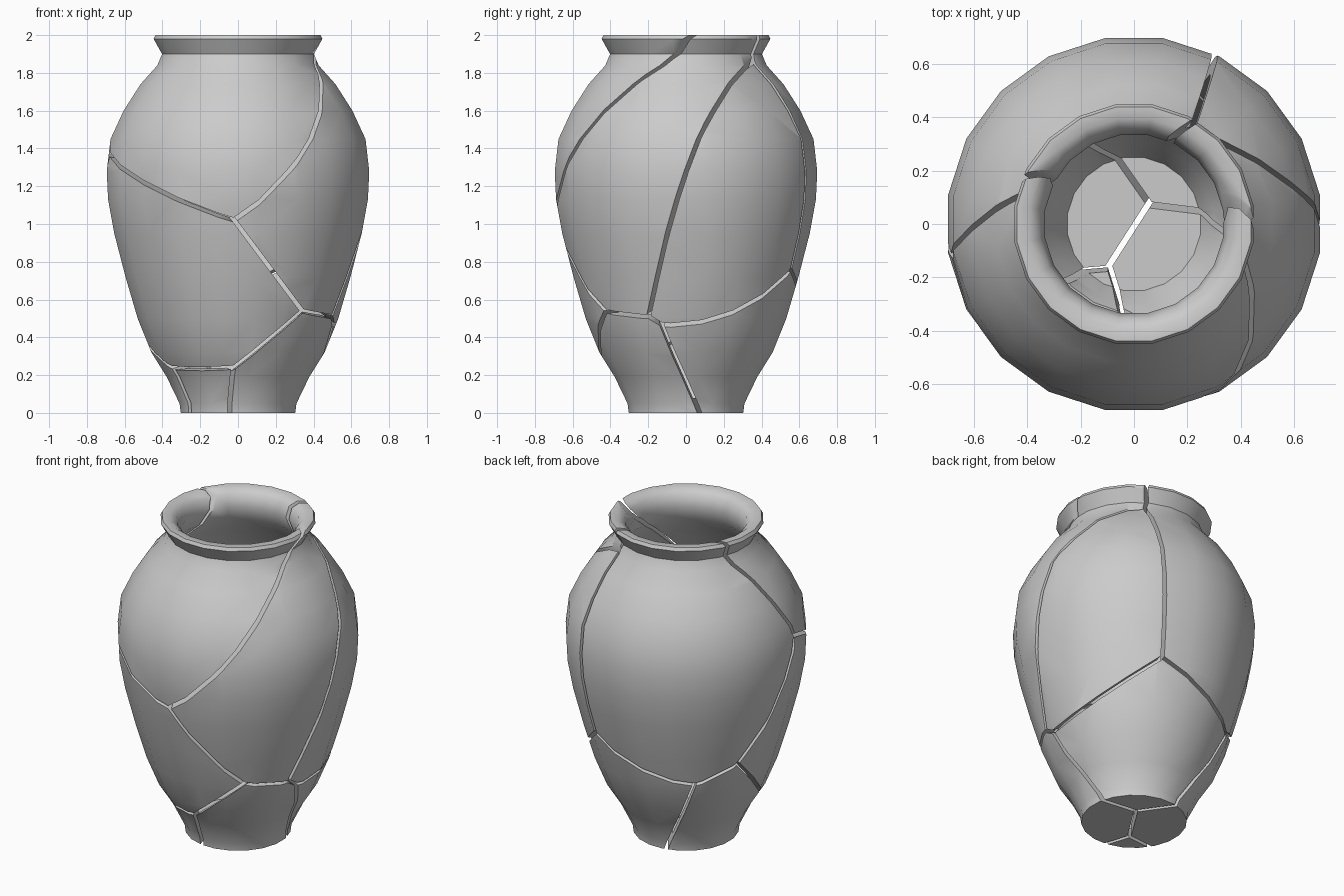
import bpy, bmesh, math
from mathutils import Vector as V

if "Cube" in bpy.data.objects:
    bpy.data.objects.remove(bpy.data.objects["Cube"])

SIDES = 20
GAP = 0.011

# Vase wall profile (radius, height): outside going up, over the lip, inside going down
PROFILE = [(0, 0), (.305, 0), (.312, .05), (.38, .19), (.462, .32), (.535, .5),
           (.60, .72), (.66, .95), (.693, 1.13), (.70, 1.28), (.68, 1.45),
           (.61, 1.6), (.52, 1.74), (.43, 1.84), (.405, 1.9), (.45, 1.98),
           (.44, 2.0), (.395, 2.0), (.355, 1.97), (.335, 1.9), (.36, 1.81),
           (.46, 1.69), (.55, 1.56), (.61, 1.42), (.625, 1.28), (.585, .95),
           (.525, .72), (.46, .5), (.385, .33), (.30, .19), (.25, .08), (0, .08)]

# Points where cracks meet
A = V((-.02, -.67, 1.02)); B = V((.34, -.42, .54))
C = V((.5, -.2, .51));     C2 = V((.5, -.13, .47))
D = V((-.68, -.12, 1.37)); E = V((-.02, -.42, .24))
F = V((-.34, -.22, .24));  G = V((.25, .555, .76))
H = V((.22, .36, 1.88));   K = V((-.35, .415, .53))
L = V((-.525, .232, .645))
N1 = V((-.09, -.15, 0));   N2 = V((.07, .1, 0))

# Crack planes between neighbouring shards, three points each
CRACKS = {
    (1, 2): (A, (.42, -.47, 1.55), (.38, .09, 2)),
    (1, 3): (A, D, (-.4, -.56, 1.17)),
    (1, 7): (D, (-.41, .18, 2), (-.28, .2, 2)),
    (2, 3): (A, B, (.16, -.8, .78)),
    (2, 4): (B, C, (.19, -.14, .606)),
    (2, 6): (C, H, (.7, 0, 1.28)),
    (2, 7): (H, (.22, .38, 2), (.13, .32, 2)),
    (6, 7): (H, G, (.3, .63, 1.3)),
    (4, 6): (C, C2, (.22, -.075, .57)),
    (6, 8): (C2, G, (.46, .3, .56)),
    (7, 8): (G, K, (-.08, .563, .615)),
    (7, 9): (K, L, (-.2, .148, .663)),
    (3, 7): (L, D, (-.66, .055, .97)),
    (3, 9): (L, F, (-.465, -.075, .35)),
    (3, 5): (F, E, (-.1, -.1, .28)),
    (3, 4): (B, E, (.16, -.465, .385)),
    (4, 5): (E, N1, (-.04, -.31, 0)),
    (5, 9): (F, N1, (-.26, -.165, 0)),
    (4, 9): (N1, N2, (-.01, -.025, .3)),
    (4, 8): (C2, N2, (.31, .07, 0)),
    (8, 9): (K, N2, (-.07, .3, 0)),
}

# Shard names, with a point inside each one's cell
SHARDS = {
    1: ("shard_upper_front", (-.1, -.5, 1.6)),
    2: ("shard_right", (.6, -.25, 1.1)),
    3: ("shard_front_left", (-.4, -.45, .8)),
    4: ("shard_base_right", (.25, -.25, .2)),
    5: ("shard_base_front", (-.15, -.3, .05)),
    6: ("shard_right_back", (.55, .35, 1.0)),
    7: ("shard_back", (-.3, .5, 1.2)),
    8: ("shard_base_back", (.2, .3, .2)),
    9: ("shard_base_left", (-.35, .05, .2)),
}


def to_object(bm, name):
    bmesh.ops.recalc_face_normals(bm, faces=bm.faces[:])
    me = bpy.data.meshes.new(name)
    bm.to_mesh(me)
    bm.free()
    ob = bpy.data.objects.new(name, me)
    bpy.context.collection.objects.link(ob)
    return ob


def make_vase():
    """Whole hollow vase turned around z."""
    bm = bmesh.new()
    rings = []
    for r, z in PROFILE:
        if r == 0:
            rings.append([bm.verts.new((0, 0, z))] * SIDES)
        else:
            rings.append([bm.verts.new((r * 1.005 * math.cos(a), r * 1.005 * math.sin(a), z))
                          for a in (2 * math.pi * (i + .5) / SIDES for i in range(SIDES))])
    for lo, hi in zip(rings, rings[1:]):
        for i in range(SIDES):
            j = (i + 1) % SIDES
            quad = list(dict.fromkeys((lo[i], lo[j], hi[j], hi[i])))
            bm.faces.new(quad)
    return to_object(bm, "vase_whole")


def make_cell(num):
    """Convex block bounded by the crack planes around one shard."""
    bm = bmesh.new()
    bmesh.ops.create_cube(bm, size=5)
    inside = V(SHARDS[num][1])
    for pair, pts in CRACKS.items():
        if num not in pair:
            continue
        p, q, r = (V(t) for t in pts)
        n = (q - p).cross(r - p).normalized()
        if n.dot(inside - p) > 0:
            n = -n
        cut = bmesh.ops.bisect_plane(bm, geom=bm.verts[:] + bm.edges[:] + bm.faces[:],
                                     dist=1e-6, plane_co=p - n * GAP, plane_no=n,
                                     clear_outer=True)
        edges = [e for e in cut["geom_cut"] if isinstance(e, bmesh.types.BMEdge)]
        if edges:
            bmesh.ops.edgeloop_fill(bm, edges=edges)
    return to_object(bm, "cell")


# Cut the vase into shards
vase = make_vase()
shards = []
for num, (name, _) in SHARDS.items():
    cell = make_cell(num)
    cell.hide_render = True
    piece = bpy.data.objects.new(name, vase.data.copy())
    bpy.context.collection.objects.link(piece)
    mod = piece.modifiers.new("cut", 'BOOLEAN')
    mod.operation = 'INTERSECT'
    mod.solver = 'EXACT'
    mod.object = cell
    dg = bpy.context.evaluated_depsgraph_get()
    dg.update()
    mesh = bpy.data.meshes.new_from_object(piece.evaluated_get(dg))
    piece.modifiers.clear()
    piece.data = mesh
    bpy.data.objects.remove(cell)
    shards.append(piece)
bpy.data.objects.remove(vase)

# Smooth walls, sharp broken edges
bpy.ops.object.select_all(action='DESELECT')
for ob in shards:
    ob.select_set(True)
bpy.context.view_layer.objects.active = shards[0]
bpy.ops.object.shade_smooth_by_angle(angle=math.radians(50))
